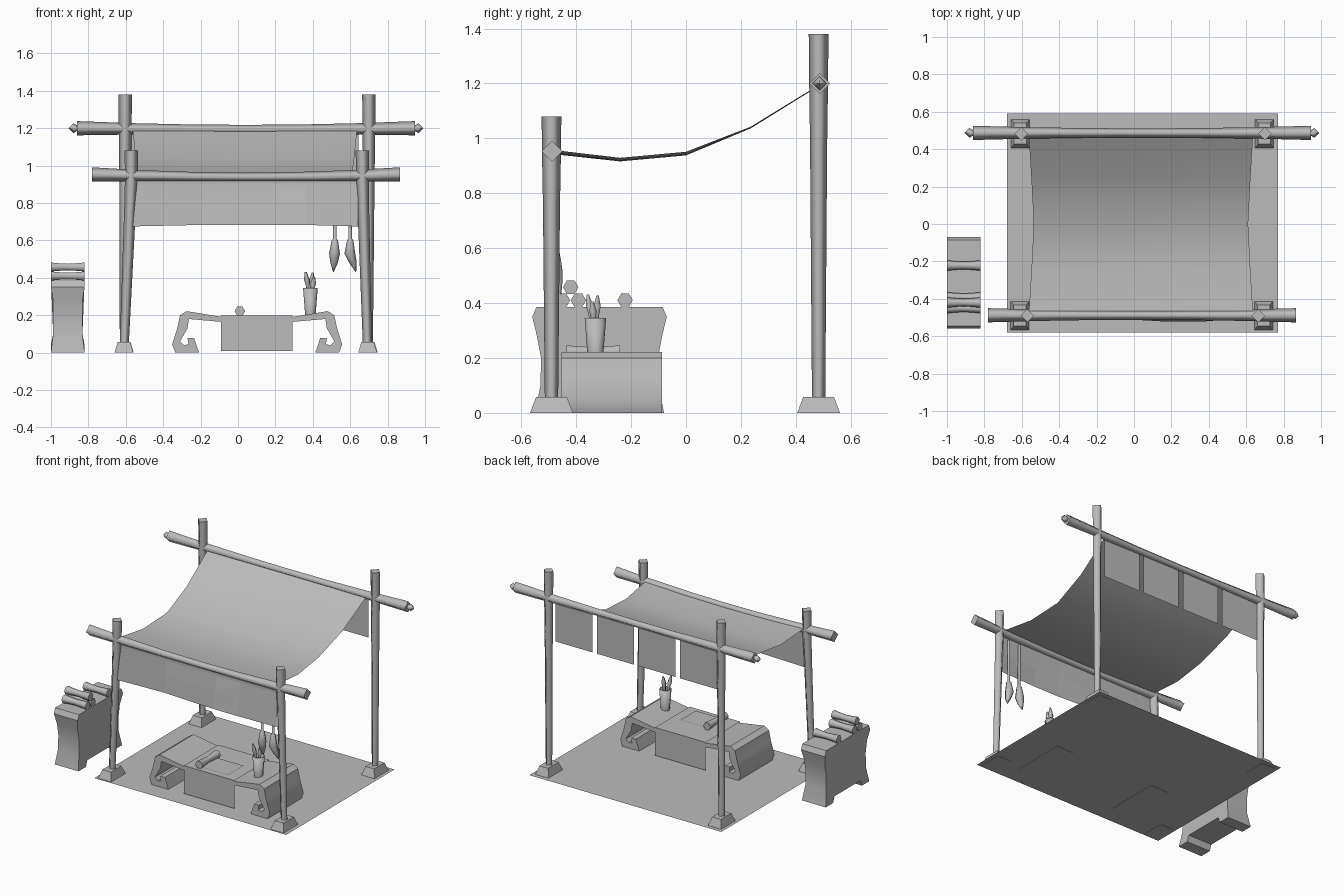
import bpy, bmesh, math
from mathutils import Vector

cube = bpy.data.objects.get("Cube")
if cube:
    bpy.data.objects.remove(cube)

grey = bpy.data.materials.new("plain_grey")
grey.use_nodes = True
grey.diffuse_color = (0.5, 0.5, 0.5, 1)
grey.node_tree.nodes["Principled BSDF"].inputs["Base Color"].default_value = (0.5, 0.5, 0.5, 1)

# Plane directions for each axis
AXES = {"x": (Vector((0, 1, 0)), Vector((0, 0, 1)), Vector((1, 0, 0))),
        "y": (Vector((1, 0, 0)), Vector((0, 0, 1)), Vector((0, 1, 0))),
        "z": (Vector((1, 0, 0)), Vector((0, 1, 0)), Vector((0, 0, 1)))}


def finish(name, bm, recalc=True):
    if recalc:
        bmesh.ops.recalc_face_normals(bm, faces=bm.faces)
    mesh = bpy.data.meshes.new(name)
    bm.to_mesh(mesh)
    bm.free()
    mesh.materials.append(grey)
    obj = bpy.data.objects.new(name, mesh)
    bpy.context.collection.objects.link(obj)
    return obj


def tube(name, rings, axis="z", sides=4):
    """Lofted tube with smooth sides and flat caps; rings are (centre, radius)."""
    u, v, _ = AXES[axis]
    bm = bmesh.new()
    loops = []
    for centre, r in rings:
        turn = [2 * math.pi * i / sides for i in range(sides)]
        loops.append([bm.verts.new(Vector(centre) + (u * math.cos(a) + v * math.sin(a)) * r)
                      for a in turn])
    for a, b in zip(loops, loops[1:]):
        for i in range(sides):
            j = (i + 1) % sides
            bm.faces.new((a[i], a[j], b[j], b[i])).smooth = True
    bm.faces.new(loops[0])
    bm.faces.new(loops[-1])
    return finish(name, bm)


def prism(name, points, axis, lo, hi, smooth=False):
    """Closed profile extruded along an axis."""
    u, v, w = AXES[axis]
    bm = bmesh.new()
    a, b = [[bm.verts.new(u * p + v * q + w * d) for p, q in points] for d in (lo, hi)]
    for i in range(len(points)):
        j = (i + 1) % len(points)
        bm.faces.new((a[i], a[j], b[j], b[i])).smooth = smooth
    bm.faces.new(a)
    bm.faces.new(b)
    return finish(name, bm)


def sheet(name, rows, smooth=True):
    """Open cloth made from rows of points."""
    bm = bmesh.new()
    grid = [[bm.verts.new(p) for p in row] for row in rows]
    for a, b in zip(grid, grid[1:]):
        for i in range(len(a) - 1):
            bm.faces.new((a[i], a[i + 1], b[i + 1], b[i])).smooth = smooth
    return finish(name, bm, False)


# Ground mat
sheet("ground_mat", [[(-0.68, -0.58, 0.003), (0.77, -0.58, 0.003)],
                     [(-0.68, 0.59, 0.003), (0.77, 0.59, 0.003)]], False)

# Posts with footings: side, base x, top x, y, height
for name, x0, x1, y, h in [("front_right", -0.61, -0.57, -0.49, 1.08),
                           ("front_left", 0.693, 0.665, -0.49, 1.08),
                           ("back_right", -0.608, -0.603, 0.483, 1.38),
                           ("back_left", 0.697, 0.7, 0.483, 1.38)]:
    rings = []
    for t, r in [(0.02, 0.024), (0.4, 0.028), (0.7, 0.031), (0.85, 0.034), (1, 0.036)]:
        rings.append(((x0 + (x1 - x0) * min(1, t * 1.15), y, h * t), r))
    tube(name + "_post", rings)
    foot = prism(name + "_footing", [(x0 - 0.05, 0), (x0 + 0.05, 0),
                                     (x0 + 0.033, 0.058), (x0 - 0.033, 0.058)],
                 "y", y - 0.078, y + 0.078)
    for vert in foot.data.vertices:
        if vert.co.z > 0.03:
            vert.co.y = y + (vert.co.y - y) * 0.72


# Cross beams that thin and sag in the middle
def beam(name, x0, x1, y, z, sag):
    rings = []
    for i in range(7):
        s = i / 3 - 1
        dip = 1 - s * s
        rings.append(((x0 + (x1 - x0) * i / 6, y, z - sag * dip), 0.038 - 0.014 * dip))
    tube(name, rings, "x")


beam("front_beam", -0.78, 0.865, -0.488, 0.953, 0.014)
beam("back_beam", -0.86, 0.945, 0.487, 1.2, 0.006)

# Pointed tips on the back beam
for side, x, d in [("right", -0.855, -1), ("left", 0.94, 1)]:
    tube(side + "_beam_tip", [((x + d * k, 0.487, 1.2), r)
                              for k, r in [(0, 0.012), (0.025, 0.026), (0.05, 0.001)]], "x")

# Sagging canopy
MID = 0.037
rows = []
for y, z, half, sag in [(-0.488, 0.958, 0.6, 0.015), (-0.24, 0.929, 0.585, 0.013),
                        (0, 0.951, 0.573, 0.013), (0.235, 1.042, 0.585, 0.006),
                        (0.485, 1.195, 0.6, 0.004)]:
    rows.append([(MID + half * s, y, z - sag * (1 - s * s)) for s in (-1, -0.5, 0, 0.5, 1)])
sheet("canopy", rows)

# Front hanging cloth with a fold pushed outward
xs = [-0.568, -0.2, 0.18, 0.36, 0.642]
rows = []
for z, push in [(0.675, 0.03), (0.8, 0.015), (0.9, 0), (0.945, 0)]:
    rows.append([(x, -0.492 - (push if 0.1 < x < 0.5 else push * 0.3),
                  z + (0.008 if abs(x) < 0.4 and z < 0.7 else 0)) for x in xs])
sheet("front_valance", rows, False)

# Four cloth flags under the back beam
for i in range(4):
    x = -0.575 + i * 0.313
    sheet("back_flag", [[(x, 0.487, 0.91), (x + 0.28, 0.487, 0.91)],
                        [(x, 0.487, 1.19), (x + 0.28, 0.487, 1.19)]], False)

# Brushes hanging from the front beam
for x, lean in [(0.518, -0.008), (0.6, 0.03)]:
    tube("hanging_brush", [((x, -0.478, 0.9), 0.008), ((x, -0.478, 0.61), 0.009),
                           ((x, -0.478, 0.6), 0.017), ((x - 0.002, -0.476, 0.53), 0.029),
                           ((x + lean * 0.5, -0.467, 0.48), 0.02),
                           ((x + lean, -0.456, 0.432), 0.002)], sides=6)

# Low desk with curled legs
half = [(-0.09, 0.192), (-0.275, 0.222), (-0.31, 0.2), (-0.325, 0.13), (-0.352, 0.045),
        (-0.335, 0), (-0.208, 0), (-0.235, 0.078), (-0.27, 0.078), (-0.265, 0.045),
        (-0.29, 0.04), (-0.31, 0.06), (-0.27, 0.13), (-0.262, 0.18), (-0.09, 0.165)]
desk = prism("desk", half + [(0.205 - x, z) for x, z in reversed(half)], "y", -0.453, -0.087, True)
bpy.context.view_layer.objects.active = desk
desk.select_set(True)
bpy.ops.object.shade_smooth_by_angle(angle=math.radians(40))
desk.select_set(False)

# Cloth runner over the desk
sheet("desk_runner", [[(-0.09, y, z), (0.292, y, z)] for y, z in
                      [(-0.456, 0.008), (-0.456, 0.199), (-0.084, 0.199), (-0.084, 0.008)]], False)


def roll(name, start, end, r, axis):
    """Hexagonal paper roll, thinner at its waist."""
    a, b = Vector(start), Vector(end)
    tube(name, [(a.lerp(b, t), r * k) for t, k in
                [(0, 1), (0.2, 0.85), (0.5, 0.72), (0.8, 0.85), (1, 1)]], axis, 6)


# Open scroll on the desk
roll("desk_scroll", (0.01, -0.435, 0.222), (0.01, -0.24, 0.222), 0.028, "y")
sheet("scroll_paper", [[(0.01, -0.42, 0.204), (0.22, -0.42, 0.204)],
                       [(0.01, -0.255, 0.204), (0.22, -0.255, 0.204)]], False)

# Brush pot and its brushes
PX, PY = 0.387, -0.33
tube("brush_pot", [((PX, PY, 0.2), 0.028), ((PX, PY, 0.345), 0.039),
                   ((PX, PY, 0.345), 0.032), ((PX, PY, 0.32), 0.03)], sides=8)
for dx, dy, top in [(-0.025, -0.028, 0.432), (0.012, 0.008, 0.428), (0.02, -0.012, 0.405)]:
    tube("pot_brush", [((PX + dx * t, PY + dy * t, 0.25 + (top - 0.25) * t), r)
                       for t, r in [(0, 0.006), (0.6, 0.01), (0.78, 0.015), (1, 0.005)]], sides=6)

# Waisted cabinet standing on two feet
side = [(0, 0.385), (0.23, 0.385), (0.245, 0.35), (0.228, 0.28), (0.213, 0.2),
        (0.215, 0.1), (0.235, 0), (0.155, 0), (0.14, 0.04)]
outline = [(-0.315 + p, q) for p, q in side] + [(-0.315 - p, q) for p, q in reversed(side[1:])]
cabinet = prism("cabinet", outline, "x", -1.0, -0.82, True)
for vert in cabinet.data.vertices:
    if 0.05 < vert.co.z < 0.3:
        vert.co.x = -0.91 + (vert.co.x + 0.91) * 0.87
bpy.context.view_layer.objects.active = cabinet
cabinet.select_set(True)
bpy.ops.object.shade_smooth_by_angle(angle=math.radians(35))
cabinet.select_set(False)

# Paper rolls on the cabinet
for y, z in [(-0.45, 0.41), (-0.392, 0.41), (-0.42, 0.458), (-0.222, 0.41)]:
    roll("cabinet_roll", (-1.0, y, z), (-0.82, y, z), 0.028, "x")
